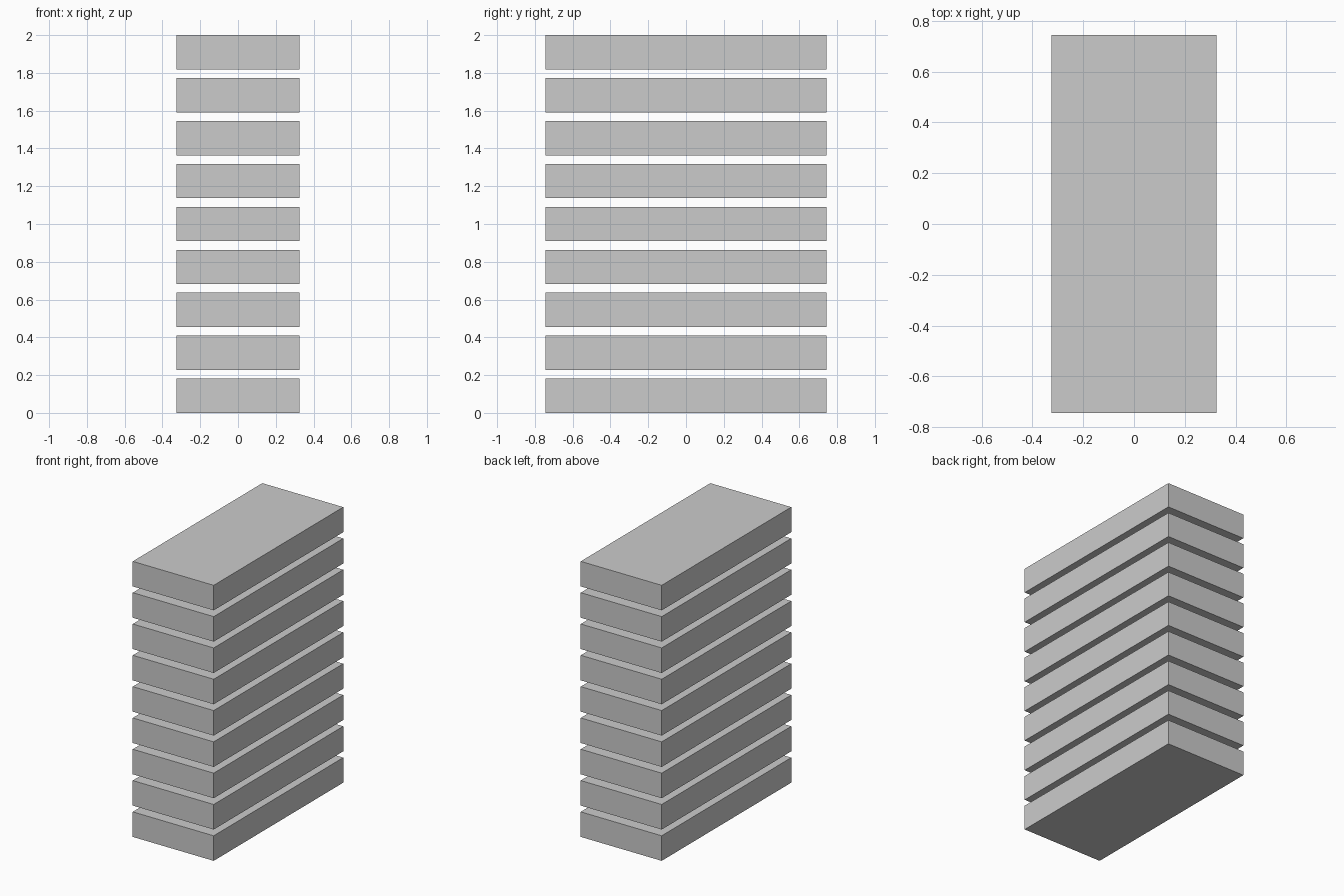
import bpy

if "Cube" in bpy.data.objects:
    bpy.data.objects.remove(bpy.data.objects["Cube"])

COUNT = 9
UNIT = 2 / 44                 # slab = 4 units thick, gap = 1 unit
THICK, PITCH = 4 * UNIT, 5 * UNIT
WIDTH, DEPTH = 0.65, 1.486

# Stack of identical, evenly spaced slabs
for i in range(COUNT):
    bpy.ops.mesh.primitive_cube_add(size=1, location=(0, 0, i * PITCH + THICK / 2))
    slab = bpy.context.object
    slab.name = f"slab_{i + 1}"
    slab.scale = (WIDTH, DEPTH, THICK)
    bpy.ops.object.transform_apply(location=False, rotation=False, scale=True)
